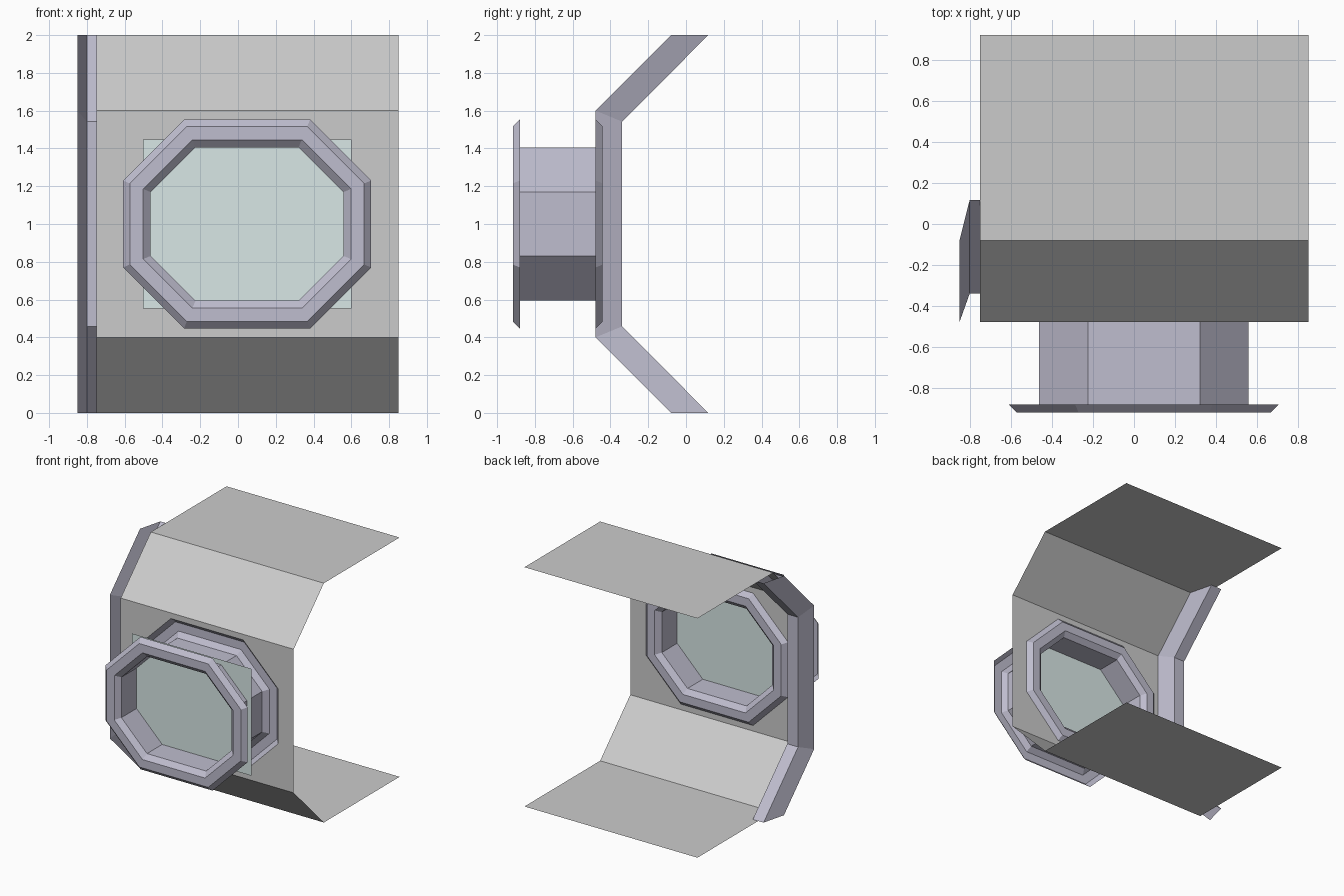
import bpy
import math

if "Cube" in bpy.data.objects:
    bpy.data.objects.remove(bpy.data.objects["Cube"])

T = math.tan(math.radians(22.5))     # mitre factor for 45 degree bends
CX, CZ = 0.048, 1.0                  # window centre
Y_WALL, Y_OUT = -0.478, -0.88        # wall plane and outer end of the tube
TRIM_W, TRIM_D = 0.147, 0.037        # window trim width and depth
LEFT, RIGHT = -0.75, 0.85


def material(name, rgb):
    m = bpy.data.materials.new(name)
    m.diffuse_color = (*rgb, 1)
    m.use_nodes = True
    m.node_tree.nodes["Principled BSDF"].inputs["Base Color"].default_value = m.diffuse_color
    return m


def add(name, verts, faces, mat=None):
    me = bpy.data.meshes.new(name)
    me.from_pydata(verts, [], faces)
    me.update()
    ob = bpy.data.objects.new(name, me)
    bpy.context.collection.objects.link(ob)
    if mat:
        me.materials.append(mat)
    return ob


def loft(name, rows, mat=None, closed=False):
    """Skin a list of equally long point rows."""
    n = len(rows[0])
    faces = []
    for i in range(len(rows) - 1):
        for j in range(n if closed else n - 1):
            k = (j + 1) % n
            faces.append((i * n + j, i * n + k, (i + 1) * n + k, (i + 1) * n + j))
    return add(name, [p for r in rows for p in r], faces, mat)


def octagon(offset, y):
    """Window outline grown by offset, counter-clockwise seen from the front."""
    hx, hz = 0.51 + offset, 0.406 + offset
    fx, fz = 0.273 + offset * T, 0.169 + offset * T
    pts = [(hx, fz), (fx, hz), (-fx, hz), (-hx, fz),
           (-hx, -fz), (-fx, -hz), (fx, -hz), (hx, -fz)]
    return [(CX + x, y, CZ + z) for x, z in pts]


def hull_path(d):
    """Bent wall profile (y, z), moved inwards by d."""
    top = [(-0.08 + d * math.sqrt(2), 2.0), (Y_WALL + d, 1.6 - d * T)]
    return top + [(y, 2 - z) for y, z in reversed(top)]


trim = material("trim", (0.52, 0.51, 0.62))
glass = material("glass", (0.69, 0.80, 0.79))

# Top and bottom plates with their slanted panels
for name, s in (("upper_hull", 1), ("lower_hull", -1)):
    prof = [(0.92, 1 + s), (-0.08, 1 + s), (Y_WALL, 1 + 0.6 * s)]
    xs = (LEFT, RIGHT) if s > 0 else (RIGHT, LEFT)
    loft(name, [[(x, y, z) for x in xs] for y, z in reversed(prof)])

# Front wall with the octagonal opening
corners = [(RIGHT, Y_WALL, 1.6), (LEFT, Y_WALL, 1.6),
           (LEFT, Y_WALL, 0.4), (RIGHT, Y_WALL, 0.4)]
faces = []
for k in range(4):
    a, b, c = 2 * k, 2 * k + 1, (2 * k + 2) % 8
    faces += [(a, 8 + k, b), (b, 8 + k, 8 + (k + 1) % 4, c)]
add("front_wall", octagon(TRIM_W, Y_WALL) + corners, faces)

# Trough-shaped rib along the left edge of the wall
rib = [(0.10, 0), (0.05, 0.14), (-0.05, 0.14), (-0.10, 0)]
loft("edge_rib", [[(LEFT + dx, y, z) for y, z in hull_path(d)] for dx, d in rib], trim)

# Window tube with its outer and inner trim rings
loft("window_tube", [octagon(0, Y_OUT), octagon(0, Y_WALL)], trim, True)
section = [(0, 0), (0.04, TRIM_D), (0.11, TRIM_D), (TRIM_W, 0)]
loft("outer_window_trim",
     [octagon(o, Y_OUT - d) for o, d in reversed(section)], trim, True)
loft("inner_window_trim",
     [octagon(o, Y_WALL + d) for o, d in section], trim, True)

# Rectangular glass pane halfway along the tube
loft("window_glass", [[(x, -0.68, z) for x in (CX - 0.552, CX + 0.552)]
                      for z in (CZ - 0.447, CZ + 0.447)], glass)
bpy.data.objects["window_glass"].data.flip_normals()
